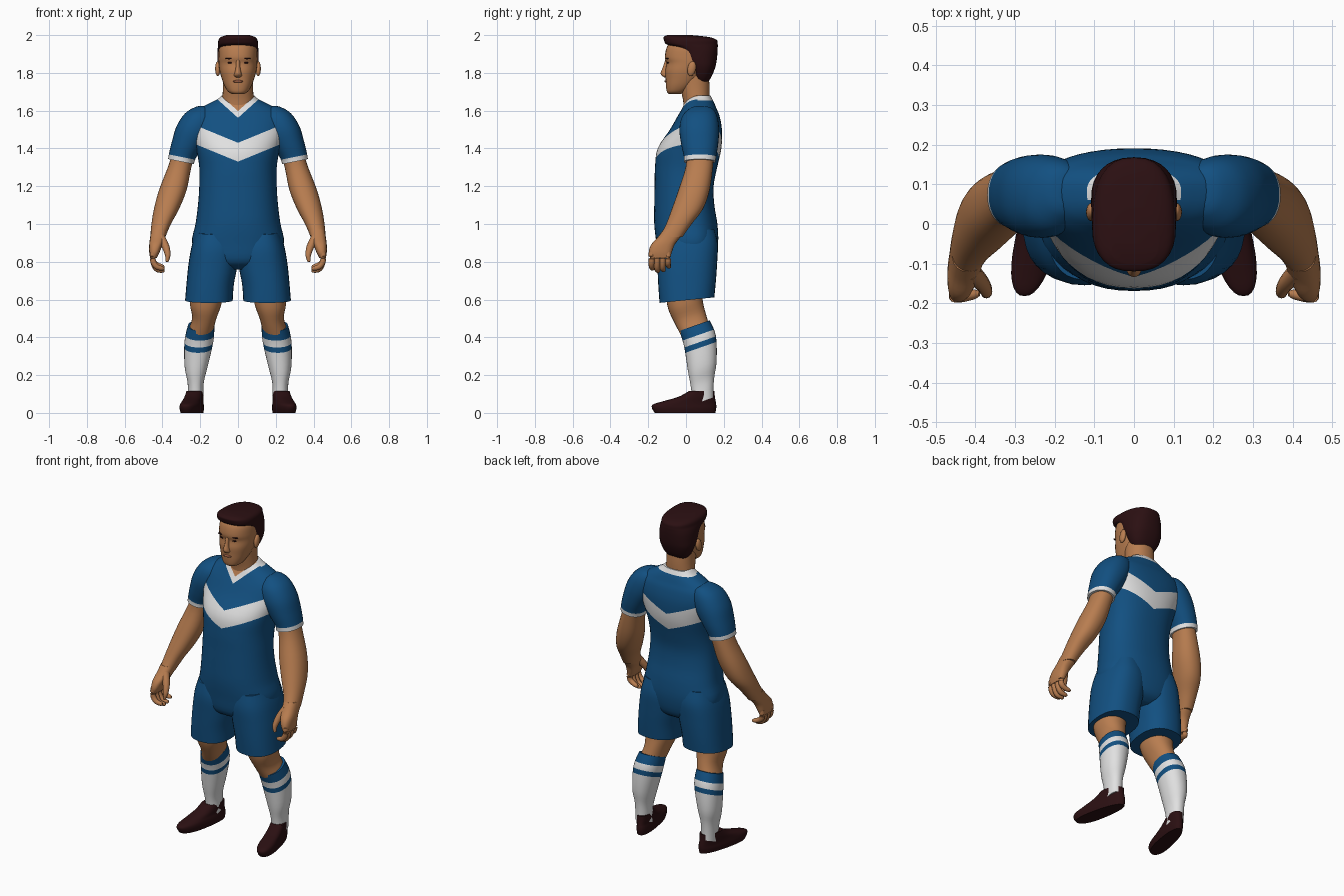
import bpy, bmesh, math
from mathutils import Vector, Matrix

def material(name, rgb):
    m = bpy.data.materials.new(name)
    m.diffuse_color = (*rgb, 1)
    return m

BLUE = material("kit blue", (0.006, 0.08, 0.22))
WHITE = material("trim white", (0.75, 0.75, 0.75))
SKIN = material("skin", (0.48, 0.205, 0.08))
DARK = material("dark maroon", (0.024, 0.005, 0.006))
LIP = material("lip", (0.33, 0.11, 0.055))

def finish(name, bm, mats, angle=45):
    bmesh.ops.recalc_face_normals(bm, faces=bm.faces[:])
    me = bpy.data.meshes.new(name)
    bm.to_mesh(me)
    bm.free()
    for m in mats:
        me.materials.append(m)
    me.shade_smooth()
    me.set_sharp_from_angle(angle=math.radians(angle))
    ob = bpy.data.objects.new(name, me)
    bpy.context.collection.objects.link(ob)
    return ob

def spline(rows, steps):
    """Catmull-Rom through the rows."""
    out = []
    for i in range(len(rows) - 1):
        a, b = rows[max(i - 1, 0)], rows[i]
        c, d = rows[i + 1], rows[min(i + 2, len(rows) - 1)]
        for j in range(steps):
            t = j / steps
            out.append([0.5 * (2*q + (r - p)*t + (2*p - 5*q + 4*r - w)*t*t
                               + (3*q - p - 3*r + w)*t**3)
                        for p, q, r, w in zip(a, b, c, d)])
    return out + [list(rows[-1])]

def loft(name, rows, mats, s=1, n=2.2, k=0.5, tilt=(0, 0), shear=0,
         cuts=(), rule=None, sides=32, steps=4):
    """Rows are level slices: z, x min, x max, y min, y max. s=-1 mirrors."""
    bm = bmesh.new()
    rings = []
    for z, x0, x1, y0, y1 in spline(rows, steps):
        cx, rx, cy = (x0 + x1) / 2, (x1 - x0) / 2, y0 + k * (y1 - y0)
        ring = []
        for i in range(sides):
            a = 2 * math.pi * i / sides
            u, v = (math.copysign(abs(f) ** (2 / n), f) for f in (math.cos(a), math.sin(a)))
            x, y = cx + rx * u, cy + v * (y1 - cy if v > 0 else cy - y0)
            zz = z + tilt[0] * (x - cx) + tilt[1] * (y - cy)
            ring.append(bm.verts.new((s * (x + shear * (0.1 - y)), y, zz)))
        rings.append(ring)
    for p, q in zip(rings, rings[1:]):
        for i in range(sides):
            j = (i + 1) % sides
            bm.faces.new((p[i], p[j], q[j], q[i]))
    bm.faces.new(rings[0])
    bm.faces.new(rings[-1])
    # cut clean colour borders, then colour by rule
    for co, no, test in cuts:
        fs = [f for f in bm.faces if test(f.calc_center_median())]
        geom = set(fs) | {e for f in fs for e in f.edges} | {v for f in fs for v in f.verts}
        bmesh.ops.bisect_plane(bm, geom=list(geom), dist=1e-5, plane_co=co, plane_no=no)
    if rule:
        for f in bm.faces:
            f.material_index = rule(f.calc_center_median())
    return finish(name, bm, mats)

def sym(rows):
    return [(z, -w, w, y0, y1) for z, w, y0, y1 in rows]

def ball(name, loc, rad, mat, rot=0):
    bm = bmesh.new()
    mtx = Matrix.Translation(loc) @ Matrix.Rotation(rot, 4, 'X') @ Matrix.Diagonal((*rad, 1))
    bmesh.ops.create_uvsphere(bm, u_segments=16, v_segments=10, radius=1, matrix=mtx)
    return finish(name, bm, [mat], 80)

def tube(name, pts, mat, sides=10):
    """Rounded finger along points (x, y, z, radius)."""
    bm = bmesh.new()
    path = spline(pts, 4)
    rings = []
    for i, p in enumerate(path):
        d = Vector(path[min(i + 1, len(path) - 1)][:3]) - Vector(path[max(i - 1, 0)][:3])
        q = d.to_track_quat('Z', 'Y')
        rings.append([bm.verts.new(Vector(p[:3]) + q @ Vector(
            (p[3] * math.cos(2*math.pi*a/sides), p[3] * math.sin(2*math.pi*a/sides), 0)))
            for a in range(sides)])
    for p, q in zip(rings, rings[1:]):
        for i in range(sides):
            j = (i + 1) % sides
            bm.faces.new((p[i], p[j], q[j], q[i]))
    bm.faces.new(rings[0])
    bm.faces.new(rings[-1])
    return finish(name, bm, [mat], 60)

# Shirt body with chevron, V collar and bare neckline
def shirt_rule(c):
    chev = c.z - 0.41 * abs(c.x)
    if c.y < 0.06:
        v = c.z - 0.9 * abs(c.x)
        if v > 1.598:
            return 2
        if v > 1.562:
            return 1
    elif c.z > 1.655:
        return 1
    return 1 if 1.33 < chev < 1.43 else 0

shirt_cuts = [((0, 0.06, 0), (0, 1, 0), lambda c: c.z > 1.5),
              ((0, 0, 1.655), (0, 0, 1), lambda c: c.y > 0.06)]
for s in (1, -1):
    side = lambda c, s=s: c.x * s > 0
    front = lambda c, s=s: c.x * s > 0 and c.y < 0.06
    shirt_cuts += [((0, 0, h), (-0.41 * s, 0, 1), side) for h in (1.33, 1.43)]
    shirt_cuts += [((0, 0, h), (-0.9 * s, 0, 1), front) for h in (1.562, 1.598)]
loft("shirt_body", sym([
    (0.76, 0.10, -0.08, 0.10), (0.80, 0.20, -0.14, 0.15), (0.90, 0.243, -0.157, 0.17),
    (1.0, 0.225, -0.168, 0.166), (1.1, 0.212, -0.168, 0.15), (1.2, 0.205, -0.166, 0.146),
    (1.3, 0.205, -0.164, 0.165), (1.4, 0.222, -0.15, 0.187), (1.5, 0.25, -0.085, 0.19),
    (1.57, 0.245, -0.045, 0.178), (1.61, 0.205, -0.022, 0.162), (1.64, 0.15, -0.008, 0.15),
    (1.66, 0.11, 0.0, 0.14), (1.68, 0.085, 0.01, 0.13)]),
    [BLUE, WHITE, SKIN], n=2.3, k=0.58, cuts=shirt_cuts, rule=shirt_rule, sides=48)

# Neck, head and hair
loft("neck", sym([(1.56, 0.085, -0.01, 0.12), (1.65, 0.083, -0.015, 0.124),
                  (1.72, 0.08, -0.03, 0.125), (1.79, 0.08, -0.04, 0.12)]), [SKIN])
loft("head", sym([
    (1.688, 0.03, -0.09, -0.03), (1.70, 0.052, -0.101, 0.0), (1.73, 0.071, -0.106, 0.04),
    (1.77, 0.086, -0.108, 0.08), (1.81, 0.097, -0.11, 0.11), (1.85, 0.102, -0.104, 0.13),
    (1.885, 0.103, -0.112, 0.14), (1.94, 0.099, -0.1, 0.14), (1.975, 0.07, -0.07, 0.11)]),
    [SKIN], n=2.3, k=0.55)
loft("hair", sym([
    (1.745, 0.06, 0.05, 0.112), (1.78, 0.085, 0.04, 0.135), (1.83, 0.104, 0.02, 0.155),
    (1.87, 0.108, -0.005, 0.163), (1.91, 0.108, -0.025, 0.167), (1.935, 0.107, -0.06, 0.168),
    (1.952, 0.106, -0.105, 0.168), (1.975, 0.103, -0.117, 0.162), (1.99, 0.09, -0.118, 0.12),
    (2.0, 0.06, -0.1, 0.03)]), [DARK], n=2.5, k=0.38)
loft("nose", sym([
    (1.775, 0.01, -0.113, -0.08), (1.785, 0.021, -0.127, -0.08), (1.80, 0.018, -0.134, -0.08),
    (1.83, 0.012, -0.123, -0.08), (1.875, 0.011, -0.108, -0.08)]), [SKIN], sides=16)
ball("lips", (0, -0.105, 1.755), (0.028, 0.009, 0.007), LIP)

for s, tag in ((1, "left"), (-1, "right")):
    # Face details
    ball(tag + "_ear", (0.107 * s, 0.03, 1.822), (0.014, 0.022, 0.04), SKIN, -0.2)
    ball(tag + "_eye", (0.04 * s, -0.095, 1.854), (0.016, 0.006, 0.005), DARK)
    ball(tag + "_eyebrow", (0.043 * s, -0.098, 1.876), (0.024, 0.009, 0.004), DARK)

    # Sleeve with white cuff
    loft(tag + "_sleeve", [
        (1.622, 0.16, 0.19, 0.05, 0.1), (1.61, 0.13, 0.225, 0.02, 0.14),
        (1.57, 0.12, 0.28, -0.02, 0.165), (1.5, 0.14, 0.325, -0.035, 0.175),
        (1.42, 0.19, 0.35, -0.025, 0.17), (1.36, 0.225, 0.365, -0.012, 0.16),
        (1.33, 0.233, 0.37, -0.01, 0.156)], [BLUE, WHITE], s, tilt=(0.2, 0),
        cuts=[((0.3 * s, 0, 1.355), (-0.2 * s, 0, 1), lambda c: True)],
        rule=lambda c, s=s: 1 if c.z - 0.2 * (c.x * s - 0.3) < 1.355 else 0)

    # Arm and hand
    loft(tag + "_arm", [
        (1.42, 0.21, 0.335, 0.0, 0.15), (1.31, 0.245, 0.368, 0.0, 0.143),
        (1.18, 0.272, 0.418, -0.04, 0.125), (1.08, 0.312, 0.445, -0.075, 0.09),
        (1.0, 0.355, 0.458, -0.105, 0.03), (0.93, 0.385, 0.465, -0.14, -0.02)], [SKIN], s)
    loft(tag + "_palm", [
        (0.97, 0.375, 0.46, -0.12, 0.0), (0.93, 0.385, 0.465, -0.15, -0.03),
        (0.89, 0.40, 0.47, -0.185, -0.06), (0.85, 0.415, 0.47, -0.197, -0.075),
        (0.82, 0.43, 0.465, -0.19, -0.085)], [SKIN], s, n=2.6, sides=20)
    for i in range(4):
        y, drop = -0.182 + 0.029 * i, (0, 0.012, 0.008, -0.01)[i]
        tube(f"{tag}_finger_{i + 1}", [
            (0.45 * s, y, 0.85, 0.016), (0.45 * s, y, 0.805, 0.016),
            (0.432 * s, y, 0.775 - drop, 0.015), (0.402 * s, y + 0.005, 0.765 - drop, 0.012),
            (0.39 * s, y + 0.006, 0.767 - drop, 0.006)], SKIN)
    tube(tag + "_thumb", [
        (0.41 * s, -0.12, 0.93, 0.024), (0.383 * s, -0.15, 0.88, 0.02),
        (0.372 * s, -0.172, 0.835, 0.015), (0.376 * s, -0.178, 0.80, 0.008)], SKIN)

    # Shorts leg
    loft(tag + "_shorts_leg", [
        (0.597, 0.028, 0.28, -0.14, 0.15), (0.68, 0.022, 0.273, -0.146, 0.158),
        (0.78, 0.004, 0.263, -0.151, 0.165), (0.88, 0.0, 0.246, -0.154, 0.168),
        (0.96, 0.03, 0.22, -0.14, 0.15)], [BLUE], s, n=2.4, tilt=(0, 0.1))

    # Bare knee
    loft(tag + "_knee", [
        (0.68, 0.07, 0.255, -0.11, 0.09), (0.58, 0.087, 0.255, -0.095, 0.087),
        (0.50, 0.115, 0.243, -0.06, 0.105), (0.42, 0.135, 0.27, -0.02, 0.13)],
        [SKIN], s, tilt=(0, 0.3))

    # Striped sock
    def band(c):
        h = c.z - 0.35 * (c.y - 0.05)
        return 0 if h > 0.407 or 0.337 < h < 0.367 else 1
    loft(tag + "_sock", [
        (0.462, 0.125, 0.265, -0.035, 0.125), (0.38, 0.13, 0.283, -0.01, 0.158),
        (0.25, 0.16, 0.283, 0.01, 0.162), (0.17, 0.18, 0.268, 0.024, 0.15),
        (0.11, 0.183, 0.265, 0.03, 0.145), (0.06, 0.183, 0.265, 0.02, 0.145)],
        [BLUE, WHITE], s, tilt=(0, 0.35), rule=band,
        cuts=[((0, 0.05, h), (0, -0.35, 1), lambda c: True) for h in (0.337, 0.367, 0.407)])

    # Shoe, toe turned outward
    loft(tag + "_shoe", [
        (0.0, 0.172, 0.268, -0.165, 0.155), (0.025, 0.168, 0.272, -0.18, 0.16),
        (0.045, 0.17, 0.27, -0.175, 0.16), (0.062, 0.175, 0.268, -0.12, 0.157),
        (0.085, 0.177, 0.267, -0.04, 0.153), (0.115, 0.18, 0.265, 0.015, 0.15)],
        [DARK], s, n=2.3, k=0.4, shear=0.2)
